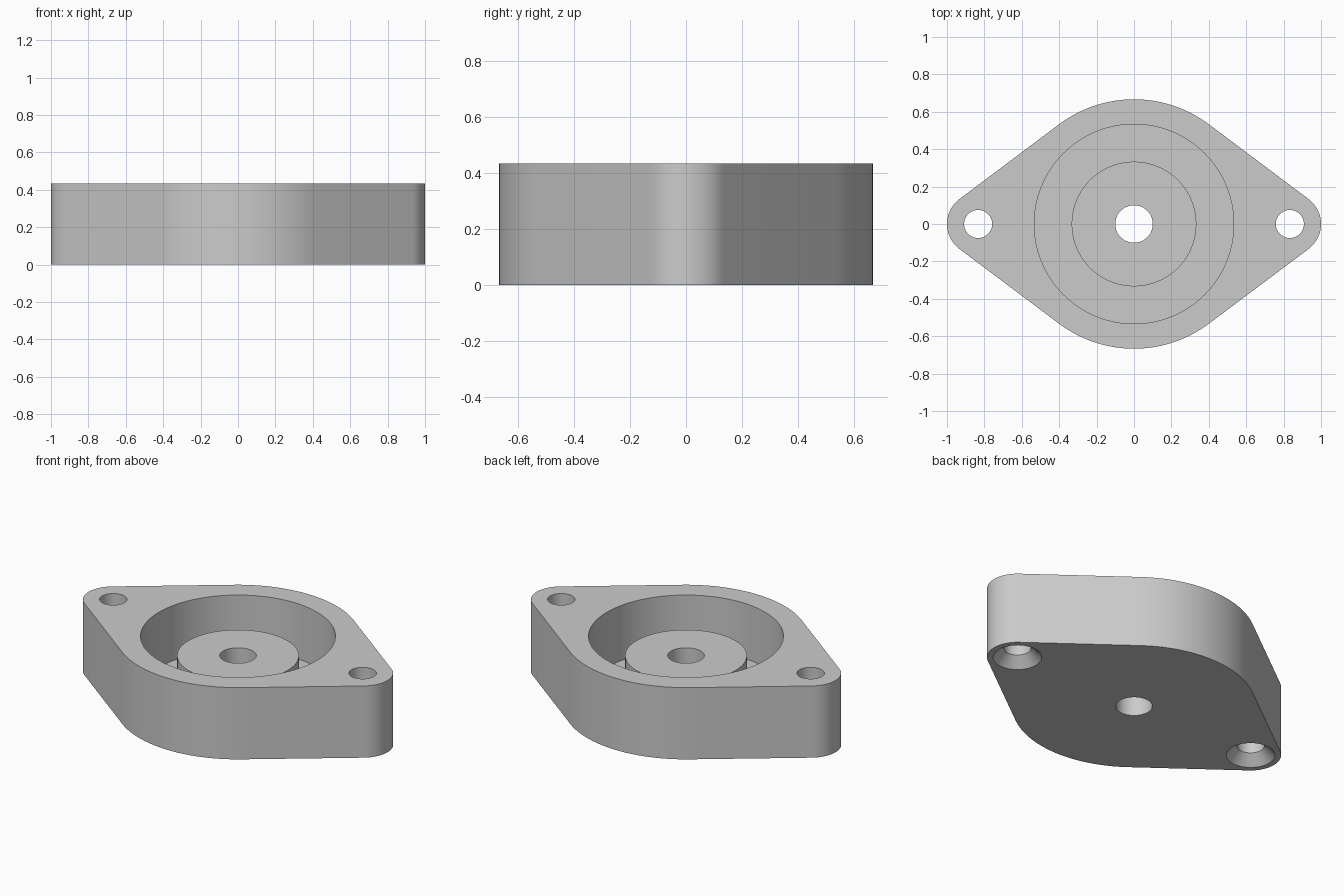
import bpy, bmesh, math

U = 1 / 30          # design unit
HEIGHT = 13 * U
HUB_R, EAR_R, EAR_X = 20 * U, 5 * U, 25 * U

cube = bpy.data.objects.get("Cube")
if cube:
    bpy.data.objects.remove(cube, do_unlink=True)

grey = bpy.data.materials.new("light_grey")
grey.use_nodes = True
colour = (0.6, 0.6, 0.6, 1)
grey.diffuse_color = colour
grey.node_tree.nodes["Principled BSDF"].inputs["Base Color"].default_value = colour


def finish(name, bm):
    bmesh.ops.recalc_face_normals(bm, faces=bm.faces)
    mesh = bpy.data.meshes.new(name)
    bm.to_mesh(mesh)
    bm.free()
    mesh.materials.append(grey)
    obj = bpy.data.objects.new(name, mesh)
    bpy.context.collection.objects.link(obj)
    return obj


def arc(cx, r, a0, a1, steps):
    return [(cx + r * math.cos(a0 + (a1 - a0) * i / steps),
             r * math.sin(a0 + (a1 - a0) * i / steps)) for i in range(steps + 1)]


def revolve(name, profile, x=0, steps=96):
    """Closed solid turned around a vertical axis; profile starts and ends on the axis."""
    bm = bmesh.new()
    verts = [bm.verts.new((r * U, 0, z * U)) for r, z in profile]
    edges = [bm.edges.new(pair) for pair in zip(verts, verts[1:])]
    bmesh.ops.spin(bm, geom=verts + edges, cent=(0, 0, 0), axis=(0, 0, 1),
                   angle=2 * math.pi, steps=steps, use_merge=True)
    bmesh.ops.remove_doubles(bm, verts=bm.verts, dist=1e-5)
    bmesh.ops.translate(bm, verts=bm.verts, vec=(x, 0, 0))
    obj = finish(name, bm)
    obj.hide_render = True
    return obj


# Flange body: hub circle and two ear circles joined by tangent lines
t = math.acos((HUB_R - EAR_R) / EAR_X)
outline = (arc(EAR_X, EAR_R, -t, t, 24)
           + arc(0, HUB_R, t, math.pi - t, 40)
           + arc(-EAR_X, EAR_R, math.pi - t, math.pi + t, 24)
           + arc(0, HUB_R, math.pi + t, 2 * math.pi - t, 40))
bm = bmesh.new()
base = bm.faces.new([bm.verts.new((x, y, 0)) for x, y in outline])
top = bmesh.ops.extrude_face_region(bm, geom=[base], use_keep_orig=True)
bmesh.ops.translate(bm, vec=(0, 0, HEIGHT),
                    verts=[v for v in top["geom"] if isinstance(v, bmesh.types.BMVert)])
body = finish("flange_body", bm)

# Round pocket around a lower boss with a through bore
cutters = [revolve("pocket_cutter", [(0, -3), (3, -3), (3, 9.5), (10, 9.5),
                                     (10, 3), (16, 3), (16, 18), (0, 18)])]
# Screw holes, countersunk from below
for side, x in (("left", EAR_X), ("right", -EAR_X)):
    cutters.append(revolve(side + "_screw_cutter",
                           [(0, -1), (5, -1), (2.25, 1.75), (2.25, 18), (0, 18)], x, 48))

bpy.ops.object.select_all(action="DESELECT")
bpy.context.view_layer.objects.active = body
body.select_set(True)
for cutter in cutters:
    mod = body.modifiers.new(cutter.name, "BOOLEAN")
    mod.operation = "DIFFERENCE"
    mod.solver = "EXACT"
    mod.object = cutter
    bpy.ops.object.modifier_apply(modifier=mod.name)
    bpy.data.objects.remove(cutter, do_unlink=True)

bpy.ops.object.shade_smooth_by_angle(angle=math.radians(30))
